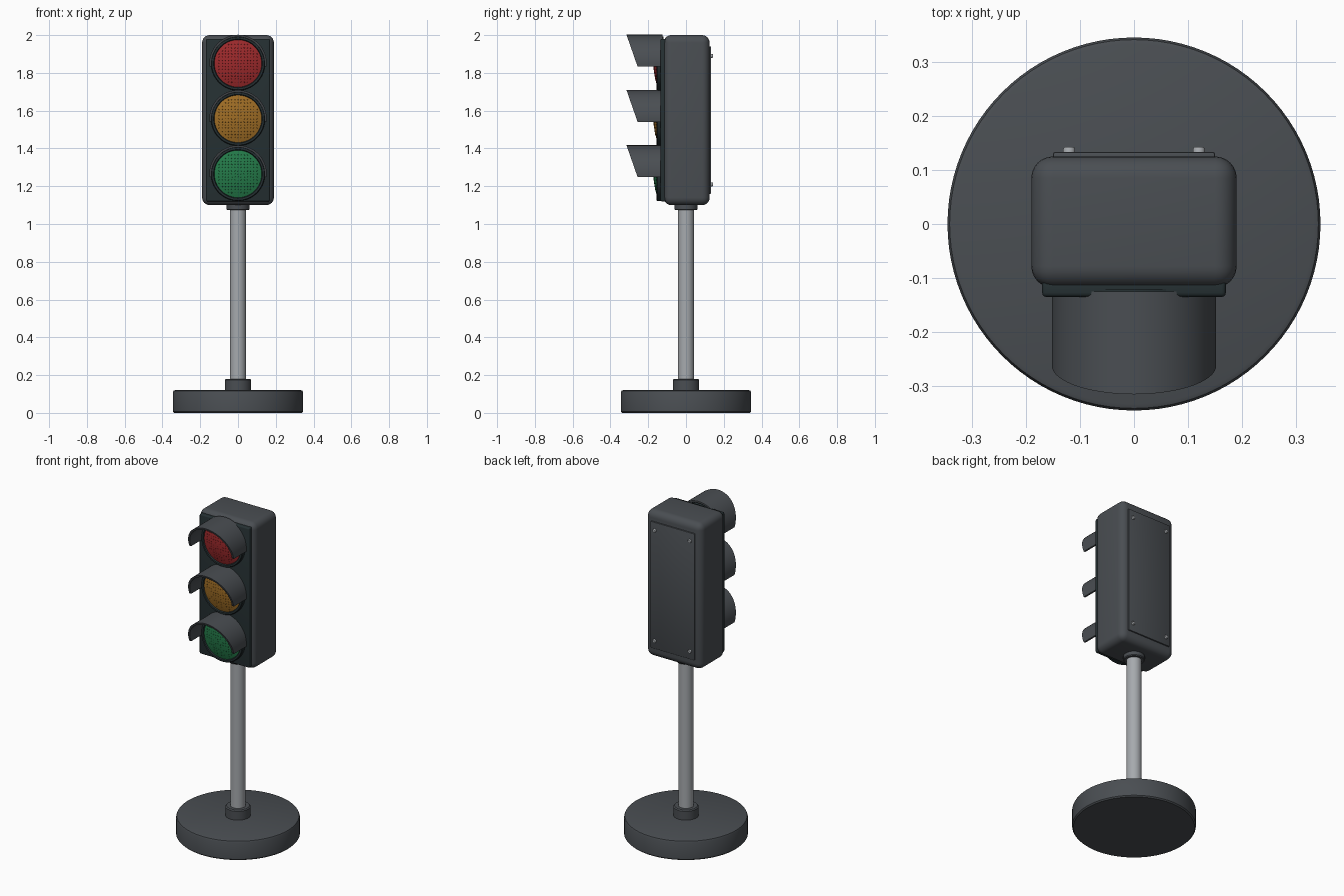
import bpy, bmesh, math
from mathutils import Matrix, Vector

if "Cube" in bpy.data.objects:
    bpy.data.objects.remove(bpy.data.objects["Cube"])


def material(name, rgb):
    m = bpy.data.materials.new(name)
    m.diffuse_color = (*rgb, 1)
    m.use_nodes = True
    m.node_tree.nodes["Principled BSDF"].inputs["Base Color"].default_value = m.diffuse_color
    return m


GREY = material("charcoal_grey", (0.068, 0.076, 0.085))
DARK = material("dark_teal", (0.019, 0.030, 0.033))
STEEL = material("steel", (0.38, 0.40, 0.42))
LENSES = [("red", 1.85, material("red", (0.33, 0.022, 0.024))),
          ("amber", 1.557, material("amber", (0.34, 0.15, 0.018))),
          ("green", 1.265, material("green", (0.017, 0.19, 0.065)))]


def finish(bm, name, mat):
    bmesh.ops.recalc_face_normals(bm, faces=bm.faces)
    me = bpy.data.meshes.new(name)
    bm.to_mesh(me)
    bm.free()
    me.materials.append(mat)
    ob = bpy.data.objects.new(name, me)
    bpy.context.collection.objects.link(ob)
    bpy.ops.object.select_all(action='DESELECT')
    ob.select_set(True)
    bpy.context.view_layer.objects.active = ob
    bpy.ops.object.shade_smooth_by_angle(angle=math.radians(35))
    return ob


def lathe(name, profile, mat, origin=(0, 0, 0), forward=False, n=64):
    """Spin (radius, height) points round z, or round -y when forward."""
    bm = bmesh.new()
    vs = [bm.verts.new((r, 0, h)) for r, h in profile]
    es = [bm.edges.new(p) for p in zip(vs, vs[1:])]
    bmesh.ops.spin(bm, geom=vs + es, cent=(0, 0, 0), axis=(0, 0, 1),
                   angle=math.tau, steps=n)
    bmesh.ops.remove_doubles(bm, verts=bm.verts, dist=1e-5)
    if forward:
        bm.transform(Matrix.Rotation(math.pi / 2, 4, 'X'))
    bm.transform(Matrix.Translation(origin))
    return finish(bm, name, mat)


def box(name, lo, hi, mat, bevel, segments):
    lo, hi = Vector(lo), Vector(hi)
    bm = bmesh.new()
    bmesh.ops.create_cube(bm, size=1)
    bm.transform(Matrix.Translation((lo + hi) / 2) @ Matrix.Diagonal((*(hi - lo), 1)))
    bmesh.ops.bevel(bm, geom=bm.edges[:], offset=bevel, segments=segments,
                    profile=0.5, affect='EDGES')
    return finish(bm, name, mat)


def visor(name, z, mat, n=32):
    """Half tube with a slanted front edge."""
    bm = bmesh.new()
    start, sweep = math.radians(-6), math.radians(192)
    rows = []
    for i in range(n + 1):
        a = start + sweep * i / n
        row = []
        for r, front in ((0.152, False), (0.152, True), (0.140, True), (0.140, False)):
            dz = r * math.sin(a)
            y = -0.262 - 0.053 * dz / 0.152 if front else -0.125
            row.append(bm.verts.new((r * math.cos(a), y, z + dz)))
        rows.append(row)
    for a, b in zip(rows, rows[1:]):
        for k in range(4):
            bm.faces.new((a[k], a[(k + 1) % 4], b[(k + 1) % 4], b[k]))
    bm.faces.new(rows[0])
    bm.faces.new(rows[-1])
    return finish(bm, name, mat)


def lens_depth(r):
    return 0.150 + 0.022 * (1 - (r / 0.126) ** 2)


def lens_dots(name, z, mat, step=0.0165):
    """Grid of small bulbs standing just proud of the lens."""
    bm = bmesh.new()
    for i in range(-7, 8):
        for j in range(-7, 8):
            x, dz = i * step, j * step
            r = math.hypot(x, dz)
            if r < 0.112:
                bmesh.ops.create_icosphere(
                    bm, subdivisions=1, radius=0.004,
                    matrix=Matrix.Translation((x, -lens_depth(r) + 0.002, z + dz)))
    return finish(bm, name, mat)


# Stand
lathe("base", [(0, 0), (0.338, 0), (0.345, 0.007), (0.345, 0.108), (0.341, 0.117),
               (0.333, 0.12), (0, 0.12)], GREY, n=96)
lathe("base_collar", [(0.07, 0.115), (0.07, 0.174), (0.064, 0.18), (0, 0.18)], GREY)
lathe("pole", [(0, 0.15), (0.043, 0.15), (0.043, 1.11), (0, 1.11)], STEEL)
lathe("top_collar", [(0, 1.073), (0.056, 1.073), (0.06, 1.078), (0.06, 1.11)], GREY)

# Housing
box("housing", (-0.19, -0.118, 1.1), (0.19, 0.125, 2.0), GREY, 0.04, 6)
box("front_panel", (-0.17, -0.135, 1.12), (0.17, -0.10, 1.98), DARK, 0.008, 3)
box("back_panel", (-0.15, 0.115, 1.16), (0.15, 0.133, 1.94), GREY, 0.004, 2)
for x in (-0.12, 0.12):
    for z in (1.21, 1.89):
        lathe("screw", [(0, -0.142), (0.009, -0.142), (0.011, -0.139), (0.011, -0.128)],
              STEEL, (x, 0, z), True, 16)

# Lamps
for colour, z, mat in LENSES:
    lathe(colour + "_ring", [(0.143, 0.12), (0.143, 0.152), (0.139, 0.157),
                             (0.129, 0.157), (0.125, 0.150), (0.125, 0.12)],
          DARK, (0, 0, z), True)
    radii = [0.126 * k / 8 for k in range(9)]
    lathe(colour + "_lens", [(r, lens_depth(r)) for r in radii], mat, (0, 0, z), True)
    lens_dots(colour + "_bulbs", z, mat)
    visor(colour + "_visor", z, GREY)
